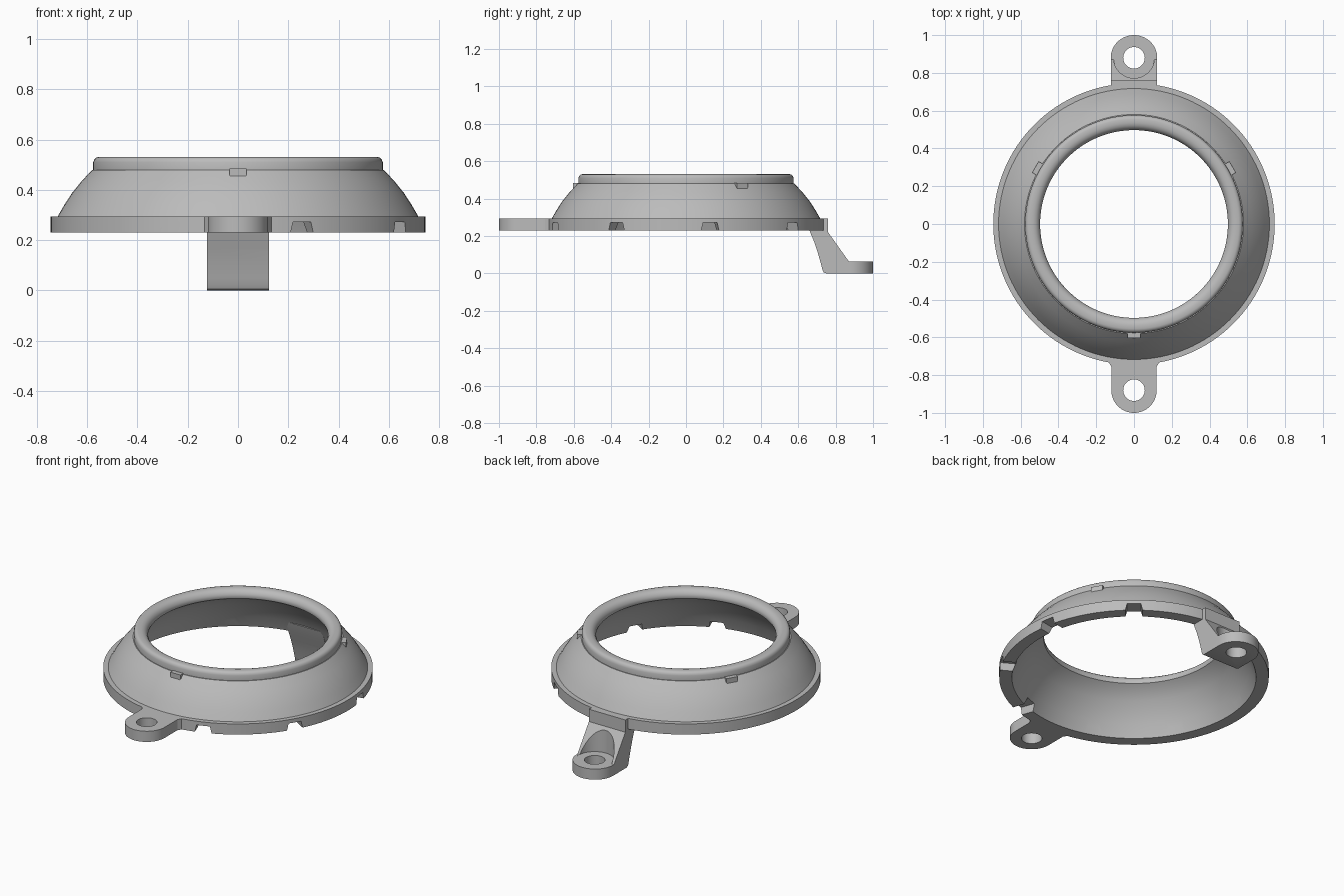
import bpy, bmesh, math
from mathutils import Matrix, Vector

cube = bpy.data.objects.get("Cube")
if cube:
    bpy.data.objects.remove(cube, do_unlink=True)

grey = bpy.data.materials.new("plain grey")
GREY = (0.5, 0.5, 0.5, 1)
grey.diffuse_color = GREY
grey.use_nodes = True
grey.node_tree.nodes["Principled BSDF"].inputs["Base Color"].default_value = GREY


def finish(name, bm):
    bmesh.ops.recalc_face_normals(bm, faces=bm.faces)
    mesh = bpy.data.meshes.new(name)
    bm.to_mesh(mesh)
    bm.free()
    ob = bpy.data.objects.new(name, mesh)
    ob.data.materials.append(grey)
    bpy.context.collection.objects.link(ob)
    return ob


def select(ob):
    bpy.ops.object.select_all(action='DESELECT')
    ob.select_set(True)
    bpy.context.view_layer.objects.active = ob


def smooth(ob, angle=30):
    select(ob)
    bpy.ops.object.shade_smooth_by_angle(angle=math.radians(angle))


def prism(name, points, depth, matrix=Matrix()):
    """Extrude a closed list of 3D points along a vector."""
    bm = bmesh.new()
    face = bm.faces.new([bm.verts.new(p) for p in points])
    new = bmesh.ops.extrude_face_region(bm, geom=[face])["geom"]
    bmesh.ops.translate(bm, vec=depth, verts=[v for v in new if isinstance(v, bmesh.types.BMVert)])
    bm.transform(matrix)
    return finish(name, bm)


def cylinder(name, r, z0, z1, y):
    pts = [(r * math.cos(a), y + r * math.sin(a), z0)
           for a in (math.tau * i / 48 for i in range(48))]
    return prism(name, pts, (0, 0, z1 - z0))


def boolean(ob, cutter, operation='DIFFERENCE'):
    cutter.hide_render = True
    mod = ob.modifiers.new("cut", 'BOOLEAN')
    mod.operation, mod.solver, mod.object = operation, 'EXACT', cutter
    select(ob)
    bpy.ops.object.modifier_apply(modifier=mod.name)
    bpy.data.objects.remove(cutter, do_unlink=True)


def lathe(name, profile, steps=128):
    bm = bmesh.new()
    vs = [bm.verts.new((r, 0, z)) for r, z in profile]
    es = [bm.edges.new((vs[i], vs[(i + 1) % len(vs)])) for i in range(len(vs))]
    bmesh.ops.spin(bm, geom=vs + es, cent=(0, 0, 0), axis=(0, 0, 1),
                   angle=math.tau, steps=steps, use_merge=True)
    bmesh.ops.remove_doubles(bm, verts=bm.verts, dist=1e-5)
    return finish(name, bm)


def lug_outline(start, centre, r, z):
    """Tab with a round end, flared a little where it meets the body."""
    pts = [(r, start + 0.03, z), (r + 0.012, start + 0.01, z), (r + 0.018, start, z)]
    pts = pts[::-1]
    pts += [(r * math.cos(a), centre + r * math.sin(a), z)
            for a in (math.pi * i / 32 for i in range(33))]
    return pts + [(-x, y, z) for x, y, z in reversed(pts[:3])]


# Domed skirt with a flange below and a rounded rim on top
skirt = lathe("skirt_and_rim", [
    (0.675, 0.23), (0.745, 0.23), (0.745, 0.295), (0.717, 0.295),
    (0.69, 0.342), (0.66, 0.388), (0.623, 0.434), (0.58, 0.48), (0.576, 0.48),
    (0.576, 0.51), (0.572, 0.521), (0.565, 0.528), (0.555, 0.531), (0.535, 0.531),
    (0.52, 0.527), (0.508, 0.518), (0.5, 0.505), (0.497, 0.492), (0.5, 0.48),
    (0.54, 0.452), (0.575, 0.412), (0.61, 0.364), (0.645, 0.304)])

# Eight slots under the flange, evenly spaced and skipping the back arm
for i in range(8):
    angle = math.radians(-90 + 20 + 40 * (i - 4))
    slot = prism("slot_cutter", [(0.6, -0.055, 0.2), (0.6, 0.055, 0.2),
                                 (0.6, 0.038, 0.272), (0.6, -0.038, 0.272)],
                 (0.25, 0, 0), Matrix.Rotation(angle, 4, 'Z'))
    boolean(skirt, slot)
smooth(skirt)

# Three small catches under the rim
for i, name in enumerate(("front_catch", "left_catch", "right_catch")):
    turn = Matrix.Rotation(math.radians(-90 + 120 * i), 4, 'Z')
    prism(name, [(0.56, -0.034, 0.485), (0.56, 0.034, 0.485), (0.56, 0.034, 0.46),
                 (0.56, 0.026, 0.448), (0.56, -0.026, 0.448), (0.56, -0.034, 0.46)],
          (0.043, 0, 0), turn)

# Front mounting lug, level with the flange
front = prism("front_lug", lug_outline(0.725, 0.88, 0.12, 0.23), (0, 0, 0.065))
boolean(front, cylinder("hole_cutter", 0.057, 0.2, 0.32, 0.88))
front.data.transform(Matrix.Rotation(math.pi, 4, 'Z'))
smooth(front)

# Back arm dropping from the flange to a lower lug
side = [(0.64, 0.295), (0.66, 0.23), (0.685, 0.17), (0.705, 0.11), (0.722, 0.05),
        (0.73, 0.018), (0.736, 0.006), (0.75, 0), (1.05, 0), (1.05, 0.065),
        (0.87, 0.065), (0.76, 0.22), (0.76, 0.295)]
arm = prism("back_arm", [(-0.123, y, z) for y, z in side], (0.246, 0, 0))
plan = [(0.123, 0.55, -0.1)] + [(0.123 * math.cos(a), 0.88 + 0.12 * math.sin(a), -0.1)
                                for a in (math.pi * i / 32 for i in range(33))]
boolean(arm, prism("plan_cutter", plan + [(-0.123, 0.55, -0.1)], (0, 0, 0.6)), 'INTERSECT')
boolean(arm, cylinder("clearance_cutter", 0.108, 0.0649, 0.4, 0.88))
boolean(arm, cylinder("hole_cutter", 0.057, -0.1, 0.2, 0.88))
smooth(arm)
